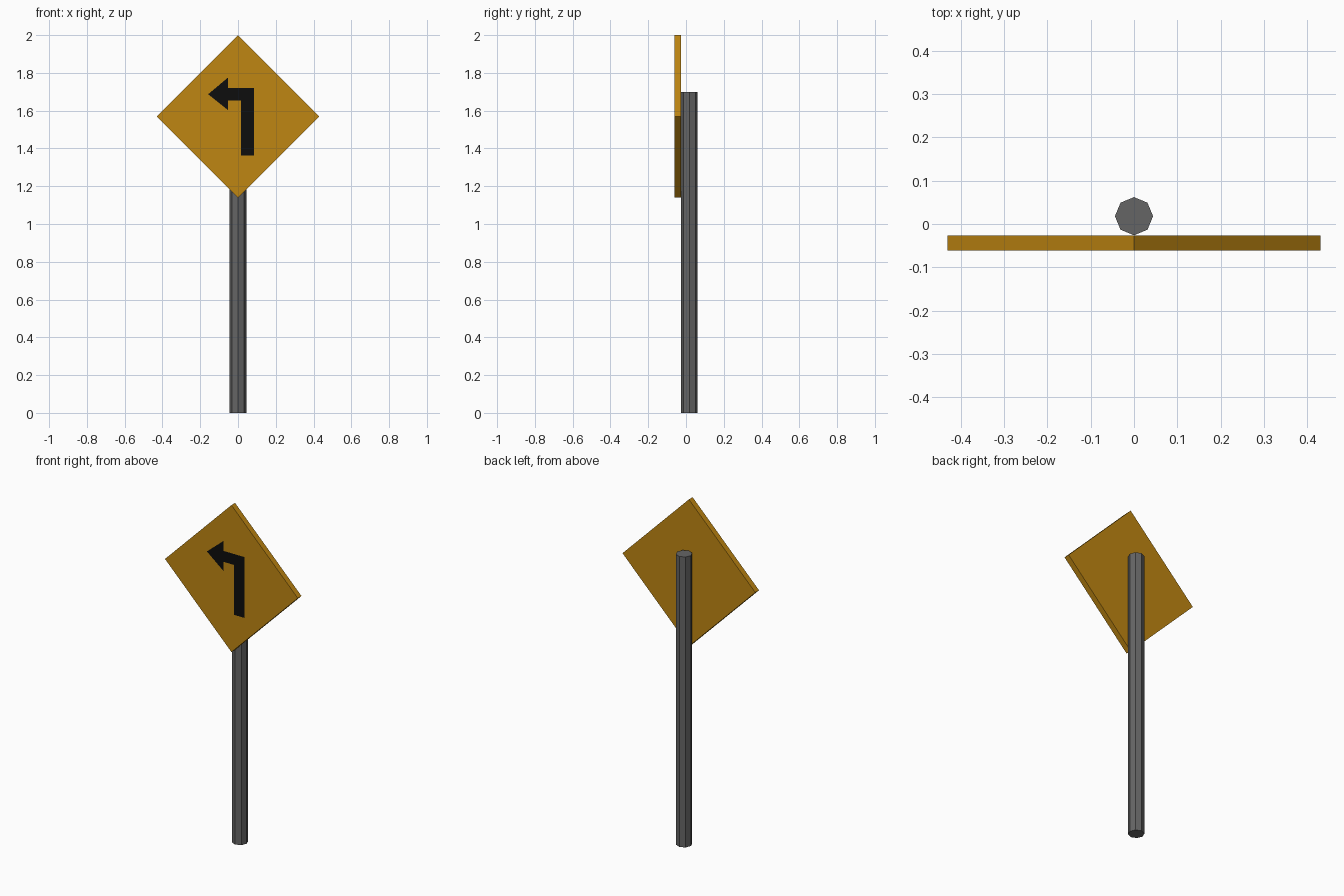
import bpy, bmesh, math

if "Cube" in bpy.data.objects:
    bpy.data.objects.remove(bpy.data.objects["Cube"])


def material(name, rgb):
    m = bpy.data.materials.new(name)
    m.diffuse_color = (*rgb, 1)
    m.use_nodes = True
    m.node_tree.nodes["Principled BSDF"].inputs["Base Color"].default_value = m.diffuse_color
    return m


amber = material("amber", (0.52, 0.24, 0.006))
black = material("black", (0.004, 0.004, 0.004))
steel = material("dark_steel", (0.13, 0.13, 0.13))

CZ = 1.57                       # height of the sign's centre
FRONT, BACK = -0.061, -0.027    # sign thickness along y


def add_object(name, bm, mat):
    me = bpy.data.meshes.new(name)
    bm.to_mesh(me)
    bm.free()
    me.materials.append(mat)
    ob = bpy.data.objects.new(name, me)
    bpy.context.collection.objects.link(ob)
    return ob


def diamond(r):
    return [(0, CZ - r), (r, CZ), (0, CZ + r), (-r, CZ)]


def face_front(bm, pts, y):
    # counter-clockwise in x/z, so the normal points to -y
    return bm.faces.new([bm.verts.new((x, y, z)) for x, z in pts])


# Octagonal post
bpy.ops.mesh.primitive_cylinder_add(vertices=8, radius=0.044, depth=1.7,
                                    location=(0, 0.018, 0.85))
post = bpy.context.object
post.name = post.data.name = "post"
post.data.materials.append(steel)

# Diamond sign plate
bm = bmesh.new()
face = face_front(bm, diamond(0.43), FRONT)
ext = bmesh.ops.extrude_face_region(bm, geom=[face], use_keep_orig=True)
for v in ext["geom"]:
    if isinstance(v, bmesh.types.BMVert):
        v.co.y = BACK
bmesh.ops.recalc_face_normals(bm, faces=bm.faces[:])
add_object("sign_plate", bm, amber)

# Black border line, laid just proud of the plate
DECAL = FRONT - 0.001
bm = bmesh.new()
face = face_front(bm, diamond(0.40), DECAL)
bmesh.ops.inset_individual(bm, faces=[face], thickness=0.021 / math.sqrt(2))
bmesh.ops.delete(bm, geom=[face], context='FACES')
add_object("sign_border", bm, black)

# Left-turn arrow: upright shaft, crossbar and head
bm = bmesh.new()
for pts in (
    [(0.017, 1.363), (0.084, 1.363), (0.084, 1.719), (0.017, 1.655)],
    [(-0.052, 1.655), (0.017, 1.655), (0.084, 1.719), (-0.052, 1.719)],
    [(-0.158, 1.687), (-0.052, 1.602), (-0.052, 1.776)],
):
    face_front(bm, pts, DECAL)
bmesh.ops.remove_doubles(bm, verts=bm.verts[:], dist=1e-5)
add_object("turn_arrow", bm, black)
